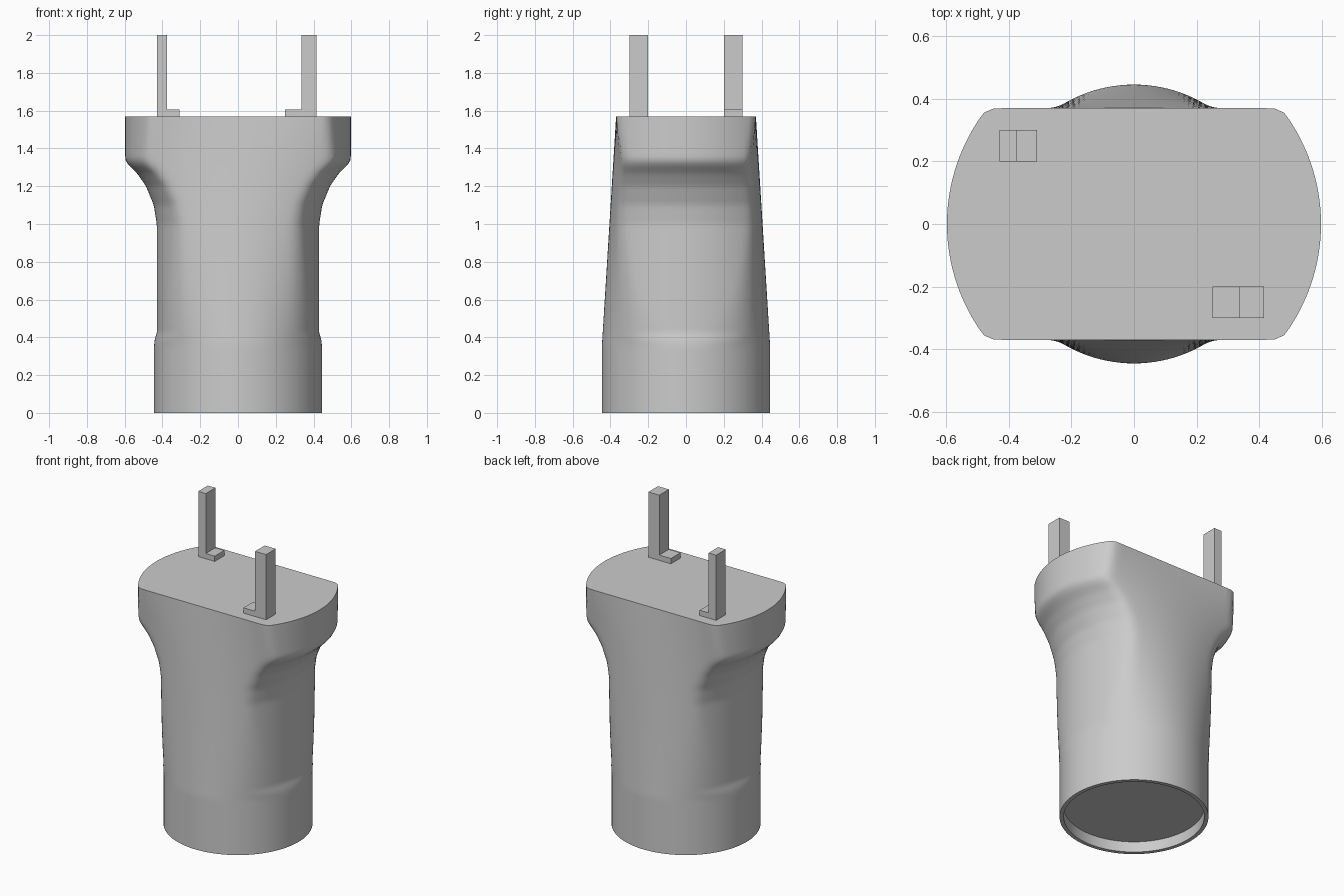
import bpy, bmesh, math

cube = bpy.data.objects.get("Cube")
if cube:
    bpy.data.objects.remove(cube)

SEGMENTS = 128
TOP = 1.57
SIDE_RADIUS = 0.6
BASE_RADIUS = 0.445

# Plain grey plastic
grey = bpy.data.materials.new("light grey")
grey.use_nodes = True
grey.diffuse_color = (0.6, 0.6, 0.6, 1)
grey.node_tree.nodes["Principled BSDF"].inputs["Base Color"].default_value = (0.6, 0.6, 0.6, 1)

# Side silhouette: (height, half width)
SIDE = [(0.33, 0.49), (0.36, 0.46), (0.42, 0.43), (1.0, 0.43), (1.1, 0.446),
        (1.2, 0.487), (1.27, 0.535), (1.33, 0.6), (1.36, 0.64)]


def side_width(z):
    if z <= SIDE[0][0]:
        return SIDE[0][1]
    for (z0, w0), (z1, w1) in zip(SIDE, SIDE[1:]):
        if z <= z1:
            return w0 + (w1 - w0) * (z - z0) / (z1 - z0)
    return SIDE[-1][1]


def smooth_min(a, b, k=0.03):
    h = max(k - abs(a - b), 0) / k
    return min(a, b) - h * h * k / 4


def body_radius(z, angle):
    """Front and back ellipse that flattens upward, trimmed by two side arcs."""
    c, s = abs(math.cos(angle)), abs(math.sin(angle))
    t = min(max((z - 0.36) / (TOP - 0.36), 0), 1)
    a = BASE_RADIUS / math.sqrt(max(1 - t, 0.0001))
    b = BASE_RADIUS + (0.37 - BASE_RADIUS) * t
    front = 1 / math.hypot(c / a, s / b)
    offset = side_width(z) - SIDE_RADIUS
    waist = offset * c + math.sqrt(SIDE_RADIUS ** 2 - (offset * s) ** 2)
    if z <= SIDE[0][0]:
        return BASE_RADIUS
    return smooth_min(smooth_min(front, waist), max(SIDE_RADIUS - 0.003, 0))


def finish(bm, name):
    bmesh.ops.recalc_face_normals(bm, faces=bm.faces)
    mesh = bpy.data.meshes.new(name)
    bm.to_mesh(mesh)
    bm.free()
    mesh.materials.append(grey)
    obj = bpy.data.objects.new(name, mesh)
    bpy.context.collection.objects.link(obj)
    return obj


def ring(bm, z, radius):
    verts = []
    for i in range(SEGMENTS):
        angle = math.tau * i / SEGMENTS
        r = radius(angle)
        verts.append(bm.verts.new((r * math.cos(angle), r * math.sin(angle), z)))
    return verts


# Body: recessed base, collar, waist and flared head in one loft
bm = bmesh.new()
rings = [ring(bm, 0.07, lambda a: 0.42), ring(bm, 0, lambda a: 0.42)]
steps = 64
heights = [0] + [0.33 + (TOP - 0.33) * i / steps for i in range(steps + 1)]
for z in heights:
    rings.append(ring(bm, z, lambda a: body_radius(z, a)))
for low, high in zip(rings, rings[1:]):
    for i in range(SEGMENTS):
        j = (i + 1) % SEGMENTS
        bm.faces.new((low[i], low[j], high[j], high[i]))
bm.faces.new(rings[0])
bm.faces.new(rings[-1])
body = finish(bm, "plug_body")
bpy.ops.object.select_all(action="DESELECT")
body.select_set(True)
bpy.context.view_layer.objects.active = body
bpy.ops.object.shade_smooth_by_angle(angle=math.radians(40))


# Prongs: L-shaped profile extruded in depth
def prong(name, outer, inner, toe, y0, y1):
    foot = TOP + 0.035
    outline = [(outer, TOP), (toe, TOP), (toe, foot), (inner, foot), (inner, 2), (outer, 2)]
    bm = bmesh.new()
    face = bm.faces.new([bm.verts.new((x, y0, z)) for x, z in outline])
    new = bmesh.ops.extrude_face_region(bm, geom=[face])["geom"]
    bmesh.ops.translate(bm, vec=(0, y1 - y0, 0),
                        verts=[v for v in new if isinstance(v, bmesh.types.BMVert)])
    finish(bm, name)


prong("left_prong", 0.415, 0.335, 0.25, -0.3, -0.2)
prong("right_prong", -0.43, -0.375, -0.31, 0.2, 0.3)
